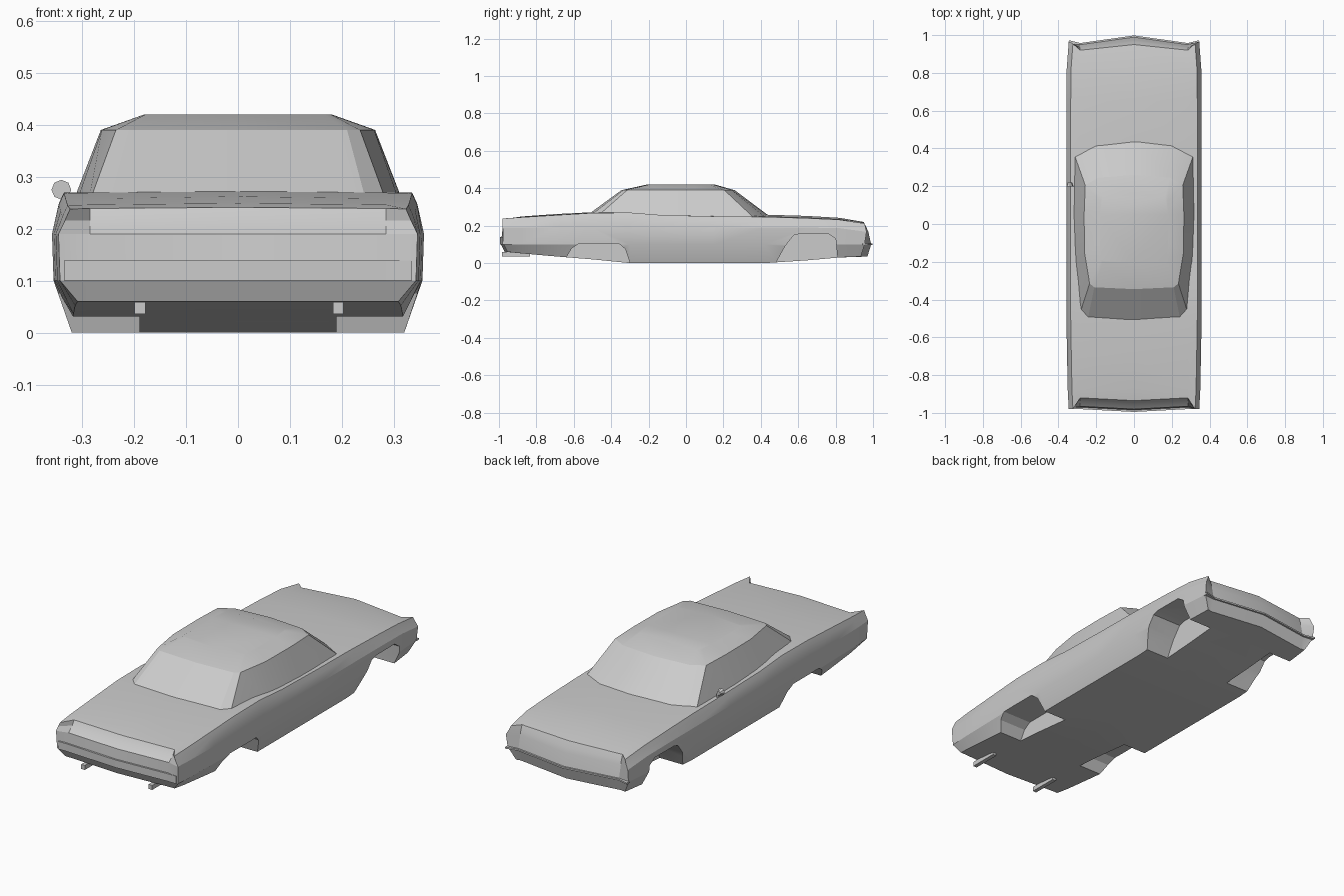
import bpy, bmesh, math
from mathutils import Vector

cube = bpy.data.objects.get("Cube")
if cube:
    bpy.data.objects.remove(cube, do_unlink=True)

paint = bpy.data.materials.new("grey_paint")
paint.use_nodes = True
GREY = (0.6, 0.6, 0.6, 1)
paint.diffuse_color = GREY
paint.node_tree.nodes["Principled BSDF"].inputs["Base Color"].default_value = GREY


def finish(name, bm, angle=None):
    bmesh.ops.recalc_face_normals(bm, faces=bm.faces)
    mesh = bpy.data.meshes.new(name)
    bm.to_mesh(mesh)
    bm.free()
    ob = bpy.data.objects.new(name, mesh)
    bpy.context.collection.objects.link(ob)
    mesh.materials.append(paint)
    if angle:
        select(ob)
        bpy.ops.object.shade_smooth_by_angle(angle=math.radians(angle))
    return ob


def select(ob):
    bpy.ops.object.select_all(action='DESELECT')
    ob.select_set(True)
    bpy.context.view_layer.objects.active = ob


def mirrored(half):
    """Complete a half outline that starts and ends on the centre line."""
    return half + [(-p[0],) + tuple(p[1:]) for p in half[-2:0:-1]]


def bridge(bm, a, b):
    for i in range(len(a)):
        j = (i + 1) % len(a)
        bm.faces.new((a[i], a[j], b[j], b[i]))


def section(y, width, floor, top, crown, ends=None):
    """Half outline of the body from floor centre to top centre."""
    xz = [(0, floor), (.285, floor), (.32 * width, floor), (.355 * width, .1),
          (.358 * width, min(.19, top - .045)), (.345 * width, top - .022),
          (.335 * width, top), (.285, top + crown * .3), (0, top + crown)]
    return [(x, ends[i] if ends else y, z) for i, (x, z) in enumerate(xz)]


# Body shell: floor-to-top sections lofted from tail to nose
tail = [-.97, -.955, -.955, -.975, -.98, -.98, -.98, -.92, -.935]
nose = [.97, .93, .935, .955, .965, .96, .955, .92, .95]
stations = [
    section(0, .965, .06, .238, .003, tail),
    section(-.88, .98, .052, .245, .004),
    section(-.7, .99, .036, .256, .006),
    section(-.5, 1, .02, .268, .004),
    section(-.3, 1, 0, .27, 0),
    section(-.12, 1, 0, .256, 0),
    section(.15, 1, 0, .25, .003),
    section(.42, 1, 0, .247, .012),
    section(.65, 1, .015, .24, .012),
    section(.82, .995, .03, .232, .01),
    section(0, .965, .035, .212, .008, nose)]
bm = bmesh.new()
rings = [[bm.verts.new(p) for p in mirrored(s)] for s in stations]
for a, b in zip(rings, rings[1:]):
    bridge(bm, a, b)


def close_end(ring, inner):
    """Fill an end with a grid whose rows follow the side creases."""
    n = len(ring)
    rows = [[ring[n - 2], ring[n - 1], ring[0], ring[1], ring[2]]]
    for k, (y_edge, y_mid) in zip((3, 4, 5), inner):
        z = ring[k].co.z
        mids = [bm.verts.new((x, y_mid if x == 0 else y_edge, z)) for x in (-.285, 0, .285)]
        rows.append([ring[n - k]] + mids + [ring[k]])
    rows.append([ring[n - 6], ring[n - 7], ring[8], ring[7], ring[6]])
    for lo, hi in zip(rows, rows[1:]):
        for i in range(4):
            bm.faces.new((lo[i], lo[i + 1], hi[i + 1], hi[i]))


close_end(rings[0], [(-.975, -.99), (-.965, -.98), (-.935, -.95)])
close_end(rings[-1], [(.95, .99), (.935, .975), (.93, .965)])
body = finish("body_shell", bm)

# Wheel wells cut from both flanks
rear_arch = [(-.65, -.1), (-.64, .03), (-.61, .08), (-.57, .105), (-.36, .105),
             (-.325, .075), (-.3, 0), (-.29, -.1)]
front_arch = [(.46, -.1), (.48, 0), (.53, .09), (.575, .148), (.61, .157),
              (.76, .157), (.8, .13), (.81, .03), (.81, -.1)]
for arch in (rear_arch, front_arch):
    for side in (-1, 1):
        cb = bmesh.new()
        near = [cb.verts.new((side * .19, y, z)) for y, z in arch]
        far = [cb.verts.new((side * .5, y, z)) for y, z in arch]
        bridge(cb, near, far)
        cb.faces.new(near)
        cb.faces.new(far)
        cutter = finish("wheel_well_cutter", cb)
        cutter.hide_render = True
        select(body)
        cut = body.modifiers.new("wheel_well", 'BOOLEAN')
        cut.operation = 'DIFFERENCE'
        cut.solver = 'EXACT'
        cut.object = cutter
        bpy.ops.object.modifier_apply(modifier=cut.name)
        bpy.data.objects.remove(cutter, do_unlink=True)
select(body)
bpy.ops.object.shade_smooth_by_angle(angle=math.radians(20))

# Cabin: belt, eaves and roof outlines stacked upward
belt = [(0, .46), (.2, .43), (.315, .365), (.322, .05), (.315, -.2), (.29, -.485), (.25, -.53), (0, -.55)]
eaves = [(0, .26), (.19, .245), (.258, .205), (.264, .05), (.262, -.15), (.235, -.315), (.21, -.335), (0, -.345)]
roof = [(0, .155), (.165, .145), (.178, .12), (.18, .05), (.18, -.1), (.178, -.19), (.165, -.2), (0, -.21)]
bm = bmesh.new()
levels = [[bm.verts.new((x, y, z)) for x, y in mirrored(outline)]
          for outline, z in ((belt, .24), (eaves, .39), (roof, .42))]
for a, b in zip(levels, levels[1:]):
    bridge(bm, a, b)
bm.faces.new(levels[-1])
bm.faces.new(levels[0])
finish("cabin", bm, 20)


def strip(name, path, depth, height):
    """Mirrored trim bar following (x, y, z) points."""
    bm = bmesh.new()
    pts = [(-x, y, z) for x, y, z in path[:0:-1]] + path
    loops = [[bm.verts.new((x, y + dy, z + dz)) for dy, dz in
              ((0, 0), (depth, 0), (depth, height), (0, height))] for x, y, z in pts]
    for a, b in zip(loops, loops[1:]):
        bridge(bm, a, b)
    bm.faces.new(loops[0])
    bm.faces.new(loops[-1])
    return finish(name, bm)


# Bumper blades
strip("front_bumper", [(0, .97, .096), (.285, .93, .096), (.345, .945, .096)], .028, .008)
strip("rear_bumper", [(0, -.97, .1), (.285, -.955, .1), (.335, -.955, .1)], -.025, .039)


def box(name, centre, size):
    bm = bmesh.new()
    bmesh.ops.create_cube(bm, size=1)
    for v in bm.verts:
        v.co = Vector(centre) + Vector(size) * v.co
    return finish(name, bm)


# Exhaust pipes
for side, label in ((1, "left"), (-1, "right")):
    box(label + "_tailpipe", (side * .191 + .002, -.91, .047), (.021, .15, .023))

# Door mirror on its stalk
bm = bmesh.new()
bmesh.ops.create_cone(bm, cap_ends=True, segments=8, radius1=.019, radius2=.01, depth=.022)
mirror = finish("door_mirror", bm)
mirror.rotation_euler = (-math.pi / 2, 0, 0)
mirror.location = (-.34, .21, .275)
box("mirror_stalk", (-.33, .213, .256), (.01, .01, .025))
